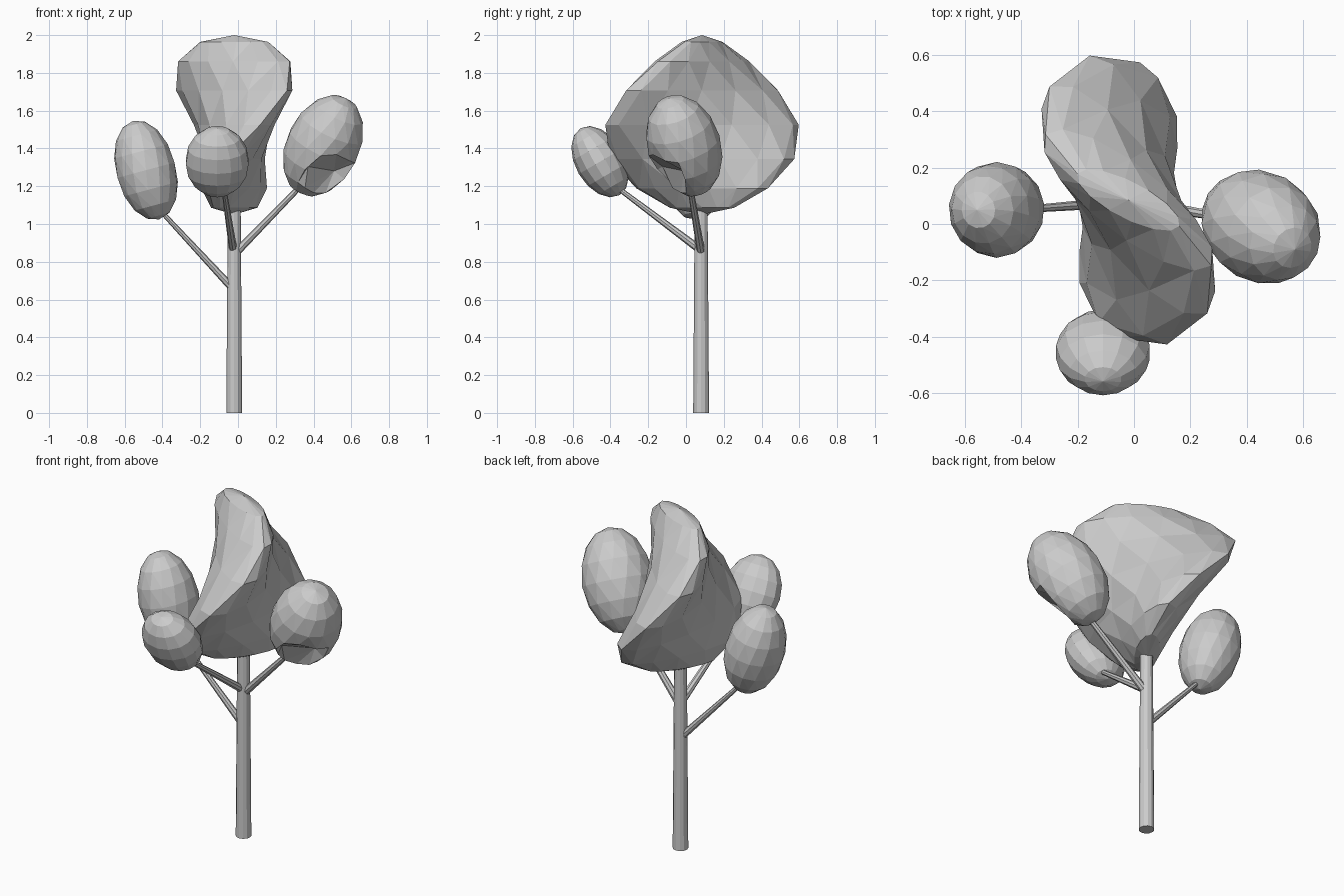
import bpy, bmesh, math
from mathutils import Vector, Matrix

if "Cube" in bpy.data.objects:
    bpy.data.objects.remove(bpy.data.objects["Cube"])


def finish(name, bm):
    bmesh.ops.recalc_face_normals(bm, faces=bm.faces[:])
    mesh = bpy.data.meshes.new(name)
    bm.to_mesh(mesh)
    bm.free()
    obj = bpy.data.objects.new(name, mesh)
    bpy.context.collection.objects.link(obj)
    return obj


def limb(name, start, end, r1, r2, sides):
    """Tapered cylinder between two points."""
    a, b = Vector(start), Vector(end)
    bm = bmesh.new()
    bmesh.ops.create_cone(bm, cap_ends=True, segments=sides, radius1=r1, radius2=r2,
                          depth=(b - a).length)
    rot = Vector((0, 0, 1)).rotation_difference(b - a).to_matrix().to_4x4()
    bm.transform(Matrix.Translation((a + b) / 2) @ rot)
    return finish(name, bm)


def foliage(name, centre, radii, axis=(0, 0, 1), turn=0, twist=0, dent=None):
    """Faceted ellipsoid, twisted along its axis (degrees per unit), leaned, optionally dented."""
    bm = bmesh.new()
    bmesh.ops.create_uvsphere(bm, u_segments=14, v_segments=8, radius=1)
    rot = Vector((0, 0, 1)).rotation_difference(Vector(axis)).to_matrix()
    for v in bm.verts:
        p = Vector(c * r for c, r in zip(v.co, radii))
        p = Matrix.Rotation(math.radians(turn + twist * p.z), 3, 'Z') @ p
        p = rot @ p + Vector(centre)
        if dent:
            d = p - Vector(dent[0])
            if d.length < dent[1]:
                p = Vector(dent[0]) + d.normalized() * dent[1]
        v.co = p
    bmesh.ops.triangulate(bm, faces=bm.faces[:])
    return finish(name, bm)


# Trunk and branches
limb("trunk", (-0.02, 0.08, 0), (-0.02, 0.08, 1.12), 0.042, 0.034, 12)
limb("branch_left", (-0.02, 0.08, 0.65), (-0.41, 0.05, 1.07), 0.021, 0.012, 8)
limb("branch_right", (-0.01, 0.08, 0.85), (0.34, 0.02, 1.21), 0.022, 0.015, 8)
limb("branch_front", (-0.025, 0.08, 0.86), (-0.075, -0.36, 1.19), 0.022, 0.013, 8)

# Large twisted crown
foliage("crown_main", (-0.02, 0.085, 1.525), (0.17, 0.53, 0.475), turn=15, twist=109)

# Smaller leaf clumps on the branch ends
foliage("clump_left", (-0.487, 0.05, 1.285), (0.16, 0.17, 0.27), axis=(-0.26, 0, 0.97), twist=60)
foliage("clump_front", (-0.11, -0.455, 1.33), (0.17, 0.13, 0.205), axis=(0, -0.5, 0.86))
foliage("clump_right", (0.45, -0.01, 1.415), (0.195, 0.195, 0.29), axis=(0.24, -0.16, 0.5),
        twist=90, dent=((0.5, -0.16, 1.2), 0.17))
